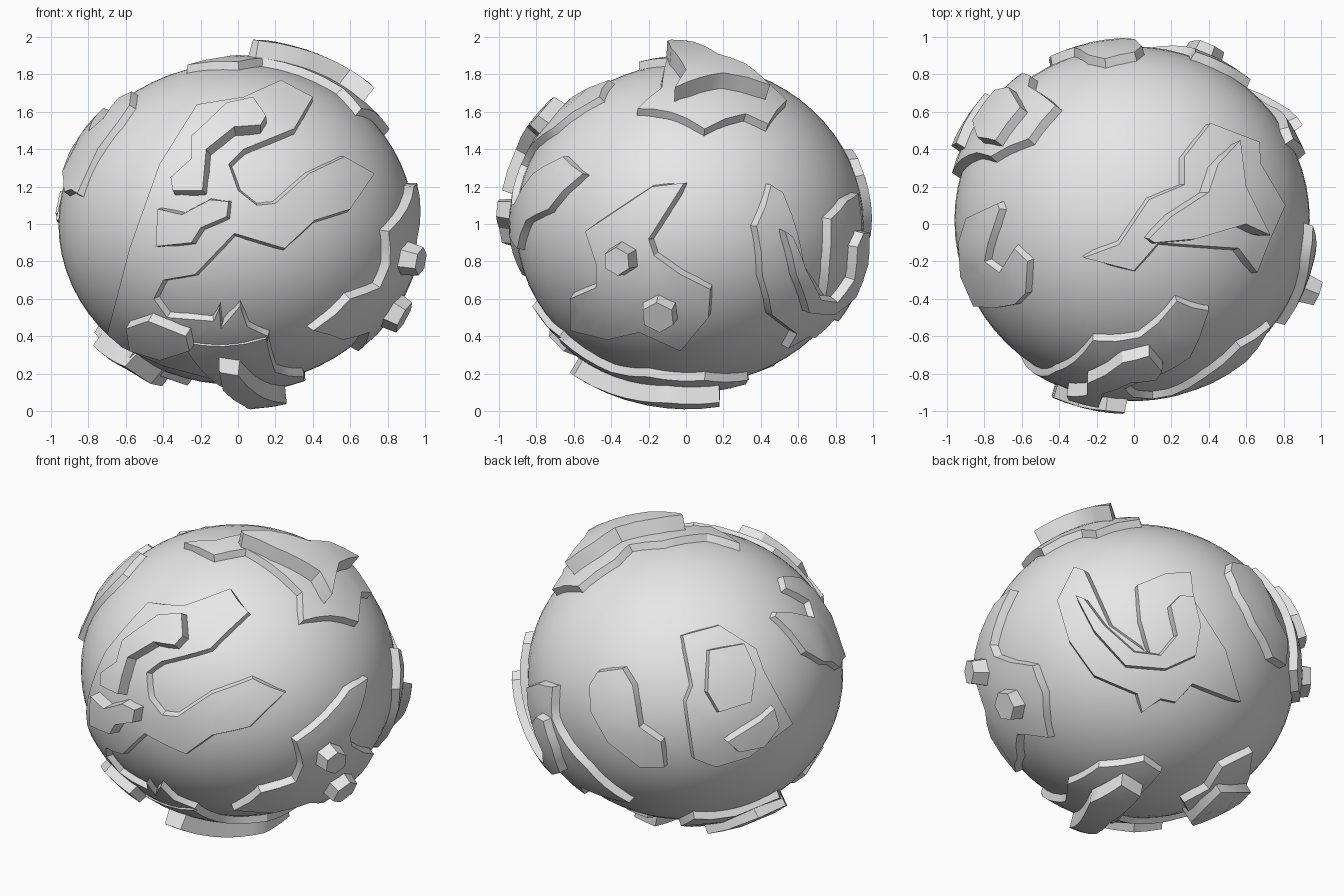
import bpy, bmesh
from math import sin, cos, radians, sqrt
from mathutils import Vector

default = bpy.data.objects.get("Cube")
if default:
    bpy.data.objects.remove(default, do_unlink=True)

CENTRE = Vector((-.01, .02, 1))
RADII = Vector((.95, .93, .86))

# Drawing planes: azimuth, elevation, height of the plane's origin
FRONT = (0, 0, 0)
SIDE = (90, 0, 0)
TOP = (0, 90, 0)
BELOW = (0, -90, 0)
BACK_LEFT = (215, 25, 1)
BACK_RIGHT = (140, -30, 1)

# Layer heights, as a factor of the globe radius
LOW, HIGH, PEAK = 1.05, 1.105, 1.155
FLARE = .03

grey = bpy.data.materials.new("light_grey")
grey.use_nodes = True
grey.diffuse_color = (.8, .8, .8, 1)
grey.node_tree.nodes["Principled BSDF"].inputs["Base Color"].default_value = (.8, .8, .8, 1)


def finish(name, bm):
    """Turn a bmesh into a named, smooth shaded object with sharp edges."""
    mesh = bpy.data.meshes.new(name)
    bm.to_mesh(mesh)
    bm.free()
    mesh.materials.append(grey)
    obj = bpy.data.objects.new(name, mesh)
    bpy.context.collection.objects.link(obj)
    bpy.ops.object.select_all(action='DESELECT')
    obj.select_set(True)
    bpy.context.view_layer.objects.active = obj
    bpy.ops.object.shade_smooth_by_angle(angle=radians(32))


def project(plane, u, v, factor):
    """Cast a point of a drawing plane onto the globe scaled by factor."""
    a, e, lift = radians(plane[0]), radians(plane[1]), plane[2]
    right = Vector((cos(a), sin(a), 0))
    up = Vector((-sin(a) * sin(e), cos(a) * sin(e), cos(e)))
    toward = Vector((sin(a) * cos(e), -cos(a) * cos(e), sin(e)))
    start = right * u + up * v + Vector((0, 0, lift)) - CENTRE
    o = Vector([s / r for s, r in zip(start, RADII)])
    d = Vector([s / r for s, r in zip(toward, RADII)])
    qa, qb, qc = d.dot(d), o.dot(d), o.dot(o) - factor ** 2
    root = sqrt(max(qb * qb - qa * qc, 0))
    hit = (o + d * ((root - qb) / qa)).normalized() * factor
    return hit * RADII


def rim_directions(bm):
    """Outward direction at every rim vertex, keyed by its position."""
    bm.normal_update()
    rim = {}
    for edge in bm.edges:
        if edge.is_boundary:
            loop = edge.link_loops[0]
            along = loop.link_loop_next.vert.co - loop.vert.co
            outward = along.cross(loop.face.normal).normalized()
            for vert in edge.verts:
                key = vert.co.to_tuple()
                rim[key] = rim.get(key, Vector()) + outward
    return rim


def plate(name, plane, factor, outline):
    """Raise an outline off the globe as a curved plate with flared walls."""
    bm = bmesh.new()
    bm.faces.new([bm.verts.new((u, v, 0)) for u, v in outline])
    bmesh.ops.triangulate(bm, faces=bm.faces[:])
    for step in range(3):
        long_edges = [e for e in bm.edges if e.calc_length() > .14]
        if long_edges:
            bmesh.ops.subdivide_edges(bm, edges=long_edges, cuts=1)
            bmesh.ops.triangulate(bm, faces=bm.faces[:])
    for vert in bm.verts:
        vert.co = project(plane, vert.co.x, vert.co.y, factor)
    rim = rim_directions(bm)
    result = bmesh.ops.extrude_face_region(bm, geom=bm.faces[:], use_keep_orig=True)
    for item in result["geom"]:
        if isinstance(item, bmesh.types.BMVert):
            outward = rim.get(item.co.to_tuple(), Vector())
            item.co = item.co * (.96 / factor) + outward.normalized() * FLARE
    bmesh.ops.recalc_face_normals(bm, faces=bm.faces[:])
    bmesh.ops.translate(bm, verts=bm.verts[:], vec=CENTRE)
    finish(name, bm)


def knob(name, plane, u, v, width, factor):
    """Faceted six sided bump with a narrower top."""
    bm = bmesh.new()
    top = project(plane, u, v, factor) + CENTRE
    normal = (top - CENTRE).normalized()
    bmesh.ops.create_cone(bm, cap_ends=True, segments=6, radius1=width,
                          radius2=width * .7, depth=width * 2)
    turn = normal.to_track_quat('Z', 'Y').to_matrix()
    bmesh.ops.rotate(bm, verts=bm.verts[:], matrix=turn)
    bmesh.ops.translate(bm, verts=bm.verts[:], vec=top - normal * width)
    finish(name, bm)


# Globe
globe = bmesh.new()
bmesh.ops.create_uvsphere(globe, u_segments=64, v_segments=32, radius=1)
bmesh.ops.scale(globe, verts=globe.verts[:], vec=RADII)
bmesh.ops.translate(globe, verts=globe.verts[:], vec=CENTRE)
finish("globe", globe)

# Front continent and its raised ridges
plate("front_continent", FRONT, LOW - .01, [
    (-.7, .41), (-.58, .87), (-.42, 1.32), (-.22, 1.64), (.03, 1.68), (.23, 1.77),
    (.4, 1.68), (.3, 1.51), (.03, 1.4), (-.05, 1.32), (0, 1.18), (.1, 1.1), (.2, 1.11),
    (.38, 1.27), (.57, 1.36), (.73, 1.27), (.6, 1.08), (.41, 1.02), (.25, .87),
    (-.02, .95), (-.23, .73), (-.4, .7), (-.45, .6), (-.38, .5), (-.13, .48),
    (-.1, .55), (-.09, .44), (.01, .56), (.05, .45), (.16, .4), (.14, .21),
    (-.1, .16), (-.4, .24), (-.62, .34)])
plate("front_hook_ridge", FRONT, HIGH + .01, [
    (-.36, 1.25), (-.25, 1.35), (-.25, 1.47), (-.06, 1.65), (.08, 1.68), (.15, 1.58),
    (.12, 1.53), (-.02, 1.52), (-.17, 1.4), (-.19, 1.18), (-.35, 1.18)])
plate("front_bow_ridge", FRONT, HIGH + .01, [
    (-.43, 1.08), (-.3, 1.05), (-.15, 1.13), (-.05, 1.12), (-.06, 1.04),
    (-.2, .98), (-.25, .9), (-.44, .88)])
plate("front_low_ridge", FRONT, HIGH, [
    (-.6, .44), (-.48, .48), (-.28, .4), (-.26, .32), (-.42, .27), (-.58, .32)])

# Left side continent with two knobs
plate("left_continent", SIDE, LOW, [
    (-.18, 1.2), (-.01, 1.22), (-.2, .92), (-.17, .83), (-.03, .73), (.13, .65),
    (.12, .5), (-.03, .32), (-.25, .42), (-.42, .38), (-.62, .43), (-.62, .6),
    (-.48, .66), (-.48, .78), (-.54, .96)])
knob("left_upper_knob", SIDE, -.37, .8, .11, PEAK - .01)
knob("left_lower_knob", SIDE, -.15, .5, .13, PEAK - .03)

# Back continent with a curved ridge
plate("back_continent", BACK_RIGHT, LOW, [
    (-.46, .43), (-.36, .63), (-.3, .61), (-.15, .28), (.1, .1), (.04, .31),
    (.02, .52), (.19, .59), (.34, .6), (.36, .43), (.55, .13), (.64, -.18),
    (.35, -.07), (.25, -.18), (.16, -.16), (.05, -.24), (.02, -.13),
    (-.24, -.02), (-.39, .19)])
plate("back_curved_ridge", BACK_RIGHT, HIGH, [
    (-.35, .46), (-.24, .25), (-.05, .04), (.19, .02), (.37, .1), (.4, .28),
    (.36, .45), (.28, .46), (.22, .4), (.26, .22), (.16, .1), (0, .12),
    (-.18, .28), (-.3, .44)])

# Long island and domed continent on the back right
plate("back_island", BACK_LEFT, LOW, [
    (-.58, -.08), (-.53, 0), (-.38, .02), (-.32, -.08), (-.28, -.33), (-.15, -.42),
    (-.13, -.57), (-.28, -.57), (-.47, -.42), (-.57, -.24)])
plate("domed_continent", BACK_LEFT, LOW, [
    (-.02, .22), (.2, .28), (.42, .14), (.47, 0), (.64, -.31), (.38, -.51),
    (.18, -.57), (.05, -.52), (0, -.18), (.04, -.08)])
plate("dome_ridge", BACK_LEFT, HIGH, [
    (.14, .13), (.35, .17), (.42, .01), (.39, -.18), (.2, -.24), (.13, -.12)])
plate("dome_low_ridge", BACK_LEFT, HIGH, [
    (.25, -.42), (.44, -.3), (.53, -.22), (.56, -.33), (.47, -.45), (.32, -.48)])

# Right side hooked continent
plate("right_continent", TOP, LOW - .01, [
    (-.9, .03), (-.73, .11), (-.72, .08), (-.78, -.1), (-.8, -.2), (-.72, -.26),
    (-.64, -.13), (-.57, -.2), (-.58, -.37), (-.64, -.43), (-.75, -.45),
    (-.86, -.44), (-.93, -.28), (-.94, -.1)])

# Top continent and ridge
plate("top_continent", TOP, LOW, [
    (-.27, -.18), (-.08, -.11), (.08, .13), (.27, .21), (.27, .36), (.41, .54),
    (.67, .44), (.68, .32), (.81, .1), (.73, -.08), (.66, -.26), (.56, -.13),
    (.13, -.1), (0, -.25)])
plate("top_ridge", TOP, PEAK, [
    (.08, -.08), (.2, .04), (.4, .17), (.45, .32), (.57, .45), (.6, .2),
    (.73, -.06), (.6, 0), (.33, -.08), (.11, -.1)])

# Bottom continents and ridges
plate("bottom_continent", BELOW, LOW, [
    (-.3, .62), (.15, .68), (.2, .4), (.35, .2), (.36, -.1), (.2, -.33),
    (.06, -.32), (.02, 0), (-.15, .35)])
plate("bottom_ridge", BELOW, PEAK, [
    (-.1, .62), (0, .6), (.1, .4), (.26, .1), (.25, -.18), (.1, -.18),
    (.03, .2), (-.08, .45)])
plate("bottom_island", BACK_RIGHT, LOW, [
    (.3, -.78), (.45, -.7), (.53, -.57), (.71, -.48), (.69, -.63),
    (.64, -.78), (.38, -.95)])
plate("bottom_island_ridge", BACK_RIGHT, HIGH, [
    (.34, -.9), (.52, -.72), (.7, -.72), (.66, -.82), (.37, -.97)])
